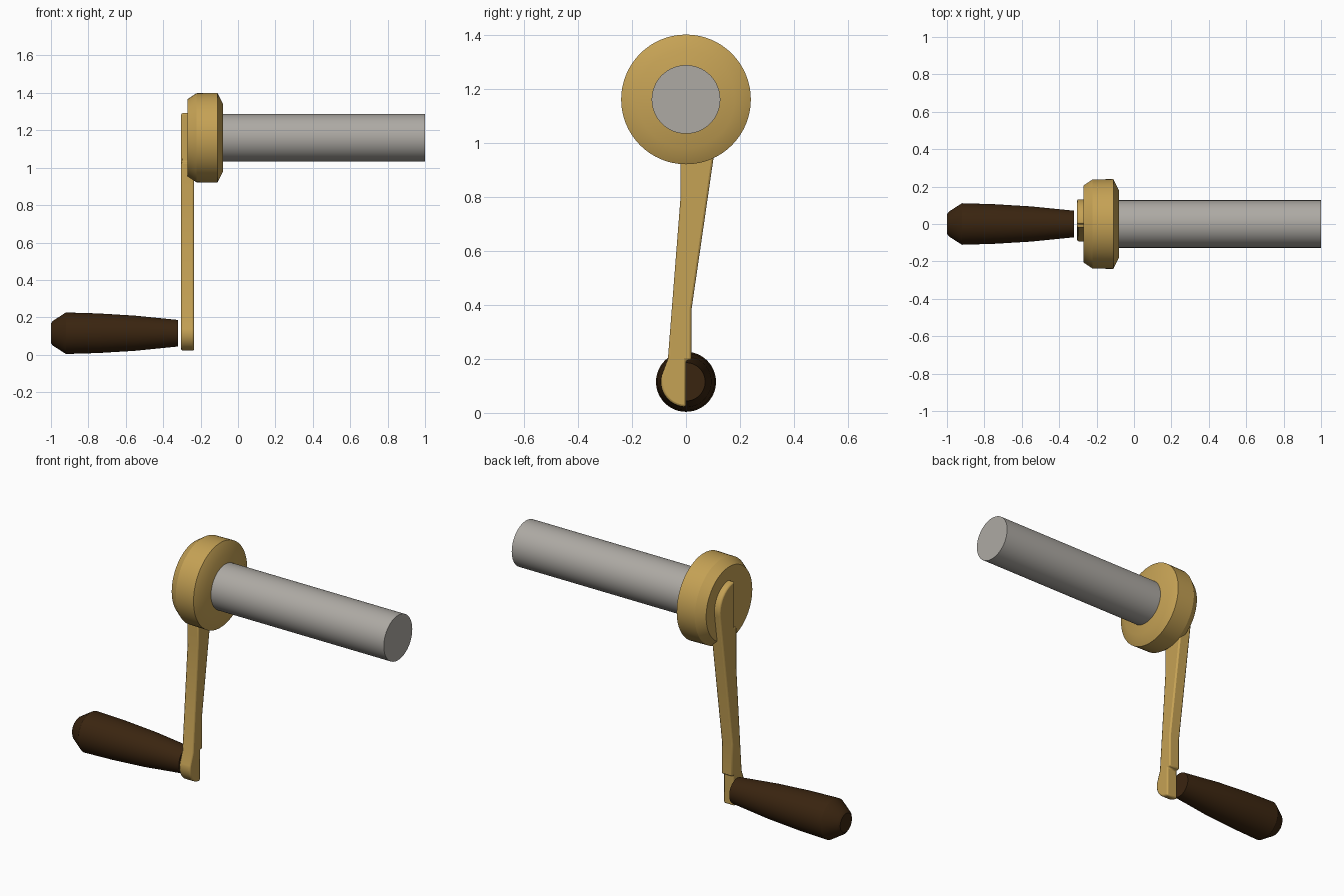
import bpy, bmesh
from math import sin, cos, pi, radians

cube = bpy.data.objects.get("Cube")
if cube:
    bpy.data.objects.remove(cube, do_unlink=True)


def material(name, rgb):
    m = bpy.data.materials.new(name)
    m.use_nodes = True
    m.diffuse_color = (*rgb, 1)
    m.node_tree.nodes["Principled BSDF"].inputs["Base Color"].default_value = (*rgb, 1)
    return m


brass = material("brass", (0.56, 0.36, 0.09))
steel = material("steel", (0.42, 0.40, 0.37))
wood = material("dark wood", (0.042, 0.018, 0.005))

SHAFT_Z, GRIP_Z = 1.16, 0.115


def finish(name, bm, mat):
    bmesh.ops.recalc_face_normals(bm, faces=bm.faces)
    mesh = bpy.data.meshes.new(name)
    bm.to_mesh(mesh)
    bm.free()
    mesh.materials.append(mat)
    obj = bpy.data.objects.new(name, mesh)
    bpy.context.collection.objects.link(obj)
    bpy.ops.object.select_all(action='DESELECT')
    obj.select_set(True)
    bpy.context.view_layer.objects.active = obj
    bpy.ops.object.shade_smooth_by_angle(angle=radians(30))
    return obj


def lathe(name, profile, z, mat, n=64):
    """Turn (x, radius) points about a horizontal axis at height z, with capped ends."""
    bm = bmesh.new()
    rings = [[bm.verts.new((x, r * cos(2 * pi * i / n), z + r * sin(2 * pi * i / n)))
              for i in range(n)] for x, r in profile]
    for a, b in zip(rings, rings[1:]):
        for i in range(n):
            j = (i + 1) % n
            bm.faces.new((a[i], a[j], b[j], b[i]))
    bm.faces.new(rings[0])
    bm.faces.new(rings[-1])
    return finish(name, bm, mat)


def arc(z, r, start, end, n=20):
    """Points (y, z) of an arc, angles in degrees from +y towards +z."""
    angles = [radians(start + (end - start) * i / n) for i in range(n + 1)]
    return [(r * cos(a), z + r * sin(a)) for a in angles]


# Turned parts
lathe("shaft", [(-0.10, 0.127), (1.0, 0.127)], SHAFT_Z, steel)
lathe("hub", [(-0.27, 0.206), (-0.222, 0.238), (-0.11, 0.24), (-0.08, 0.18)],
      SHAFT_Z, brass)
lathe("grip", [(-1.0, 0.052), (-0.99, 0.066), (-0.92, 0.111), (-0.75, 0.106),
               (-0.55, 0.094), (-0.32, 0.071)], GRIP_Z, wood)

# Crank arm: half lugs on opposite sides, joined by a crossing tapered bar
outline = (arc(SHAFT_Z, 0.132, 90, -8)
           + [(0.02, 0.38), (0.02, 0.195), (0, 0.195)]
           + arc(GRIP_Z, 0.093, 270, 165)
           + [(-0.067, 0.2), (-0.02, 0.8), (-0.02, 1.03), (0, 1.03)])
bm = bmesh.new()
face = bm.faces.new([bm.verts.new((-0.304, y, z)) for y, z in outline])
out = bmesh.ops.extrude_face_region(bm, geom=[face], use_keep_orig=True)
moved = [v for v in out["geom"] if isinstance(v, bmesh.types.BMVert)]
bmesh.ops.translate(bm, verts=moved, vec=(0.069, 0, 0))
arm = finish("crank_arm", bm, brass)
bevel = arm.modifiers.new("rounded rim", 'BEVEL')
bevel.width = 0.01
bevel.segments = 2
bevel.limit_method = 'ANGLE'
bevel.angle_limit = radians(50)
